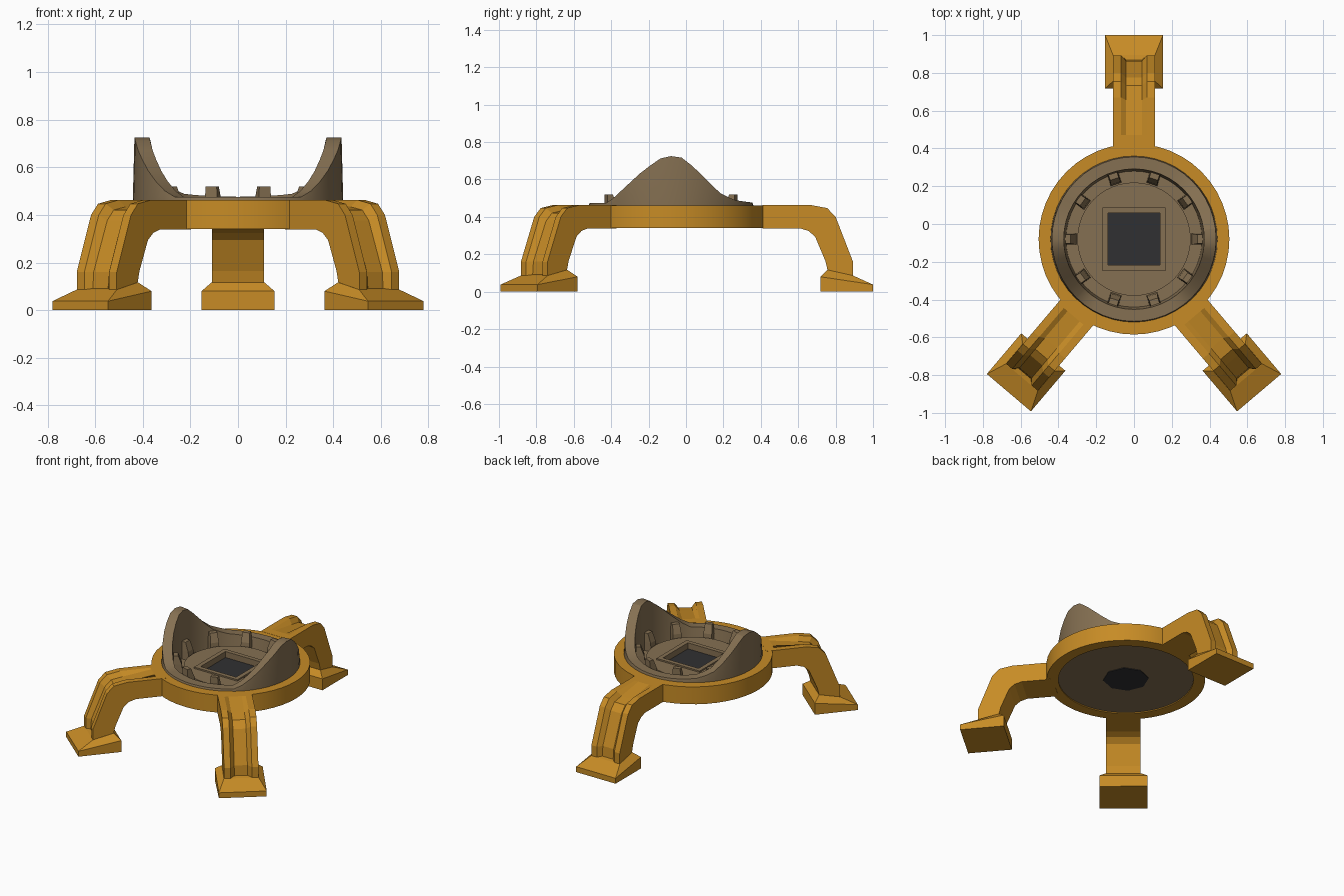
import bpy, bmesh, math
from mathutils import Matrix, Vector

if "Cube" in bpy.data.objects:
    bpy.data.objects.remove(bpy.data.objects["Cube"])

CY = -0.08          # ring centre in y
N = 48              # sides of round parts


def mat(name, rgb):
    m = bpy.data.materials.new(name)
    m.diffuse_color = (*rgb, 1)
    m.use_nodes = True
    m.node_tree.nodes["Principled BSDF"].inputs["Base Color"].default_value = m.diffuse_color
    return m


ORANGE = mat("ochre_orange", (0.57, 0.26, 0.019))
BROWN = mat("grey_brown", (0.235, 0.162, 0.084))
DARK = mat("dark_grey", (0.03, 0.03, 0.032))


def loft(name, loops, mats, closed=False, dark_top=False, smooth=None, xf=None):
    """Skin a list of equal-length point loops; cap the ends unless closed."""
    bm = bmesh.new()
    rows = [[bm.verts.new(p) for p in lp] for lp in loops]
    n = len(rows[0])
    pairs = list(zip(rows, rows[1:])) + ([(rows[-1], rows[0])] if closed else [])
    for a, b in pairs:
        for i in range(n):
            j = (i + 1) % n
            bm.faces.new((a[i], a[j], b[j], b[i]))
    if not closed:
        bm.faces.new(rows[0][::-1])
        cap = bm.faces.new(rows[-1])
        if dark_top:
            cap.material_index = 1
    bmesh.ops.remove_doubles(bm, verts=bm.verts, dist=1e-5)
    bmesh.ops.recalc_face_normals(bm, faces=bm.faces)
    if xf is not None:
        bm.transform(xf)
    me = bpy.data.meshes.new(name)
    bm.to_mesh(me)
    bm.free()
    for m in mats:
        me.materials.append(m)
    ob = bpy.data.objects.new(name, me)
    bpy.context.collection.objects.link(ob)
    if smooth:
        bpy.ops.object.select_all(action='DESELECT')
        ob.select_set(True)
        bpy.context.view_layer.objects.active = ob
        bpy.ops.object.shade_smooth_by_angle(angle=math.radians(smooth))
    return ob


def circle(r, z, n=N):
    out = []
    for i in range(n):
        t = 2 * math.pi * i / n
        zz = z(math.sin(t)) if callable(z) else z
        out.append((r * math.cos(t), CY + r * math.sin(t), zz))
    return out


def square(a, z):
    out = []
    for i in range(N):
        t = 2 * math.pi * i / N
        r = a / max(abs(math.cos(t)), abs(math.sin(t)))
        out.append((r * math.cos(t), CY + r * math.sin(t), z))
    return out


# height of the two side lobes of the cradle, by y offset from the centre
LOBE = [(-.45, .475), (-.34, .475), (-.28, .53), (-.16, .64), (-.06, .712),
        (0, .725), (.07, .715), (.165, .625), (.26, .53), (.34, .49), (.45, .475)]


def lobe(s):
    y = s * 0.44
    for (a, za), (b, zb) in zip(LOBE, LOBE[1:]):
        if y <= b:
            return za + (zb - za) * (y - a) / (b - a)
    return LOBE[-1][1]


# outer support ring
loft("support_ring", [circle(.505, .34), circle(.505, .462),
                      circle(.435, .462), circle(.43, .34)], [ORANGE],
     closed=True, smooth=30)

# cradle: base, lobed wall, groove, inner disc, square frame, dark well floor
loft("cradle", [circle(.432, .347), circle(.442, .455), circle(.435, lobe),
                circle(.372, lobe), circle(.36, .40), circle(.30, .40),
                circle(.30, .437), square(.168, .437), square(.168, .447),
                square(.138, .447), square(.138, .405)],
     [BROWN, DARK], dark_top=True, smooth=30)

# dark plate under the base
loft("bottom_plate", [circle(.145, .343, 8), circle(.145, .35, 8)], [DARK])

# ten tapered posts in the groove
for k in range(10):
    def rect(r0, r1, w, z):
        return [(r0, -w, z), (r1, -w, z), (r1, w, z), (r0, w, z)]
    xf = Matrix.Translation((0, CY, 0)) @ Matrix.Rotation(k * math.pi / 5, 4, 'Z')
    loft(f"post_{k}", [rect(.305, .365, .03, .395), rect(.312, .365, .028, .46),
                       rect(.335, .365, .024, .52)], [BROWN], xf=xf)

# leg stations: outer (y, z), inner (y, z), groove depth
STATIONS = [((.41, .463), (.41, .339), 0), ((.47, .463), (.47, .339), 0),
            ((.67, .463), (.61, .339), .032), ((.755, .447), (.655, .325), .034),
            ((.80, .40), (.69, .295), .034), ((.893, .16), (.745, .165), .03),
            ((.893, .085), (.757, .115), .025)]


def leg(name, origin, angle):
    xf = (Matrix.Translation(origin) @ Matrix.Rotation(angle - math.pi / 2, 4, 'Z')
          @ Matrix.Translation((0, -1, 0)))
    loops = []
    for (yo, zo), (yi, zi), d in STATIONS:
        o, i = Vector((yo, zo)), Vector((yi, zi))
        f = o + (i - o).normalized() * d
        loops.append([(-.11, *o), (-.068, *o), (-.042, *f), (.042, *f),
                      (.068, *o), (.11, *o), (.11, *i), (-.11, *i)])
    loft(name, loops, [ORANGE], xf=xf)

    # foot: block with a sloping rim, tapering up to the leg
    def quad(w, y0, z0, y1, z1):
        return [(-w, y0, z0), (w, y0, z0), (w, y1, z1), (-w, y1, z1)]
    loft(name.replace("leg", "foot"),
         [quad(.153, .718, 0, 1, 0), quad(.153, .718, .08, 1, .038),
          quad(.111, .756, .117, .894, .086)], [ORANGE], xf=xf)


leg("back_leg", (0, 1, 0), math.pi / 2)
leg("front_right_leg", (.6625, -.893, 0), math.radians(-49.7))
leg("front_left_leg", (-.6625, -.893, 0), math.radians(180 + 49.7))
